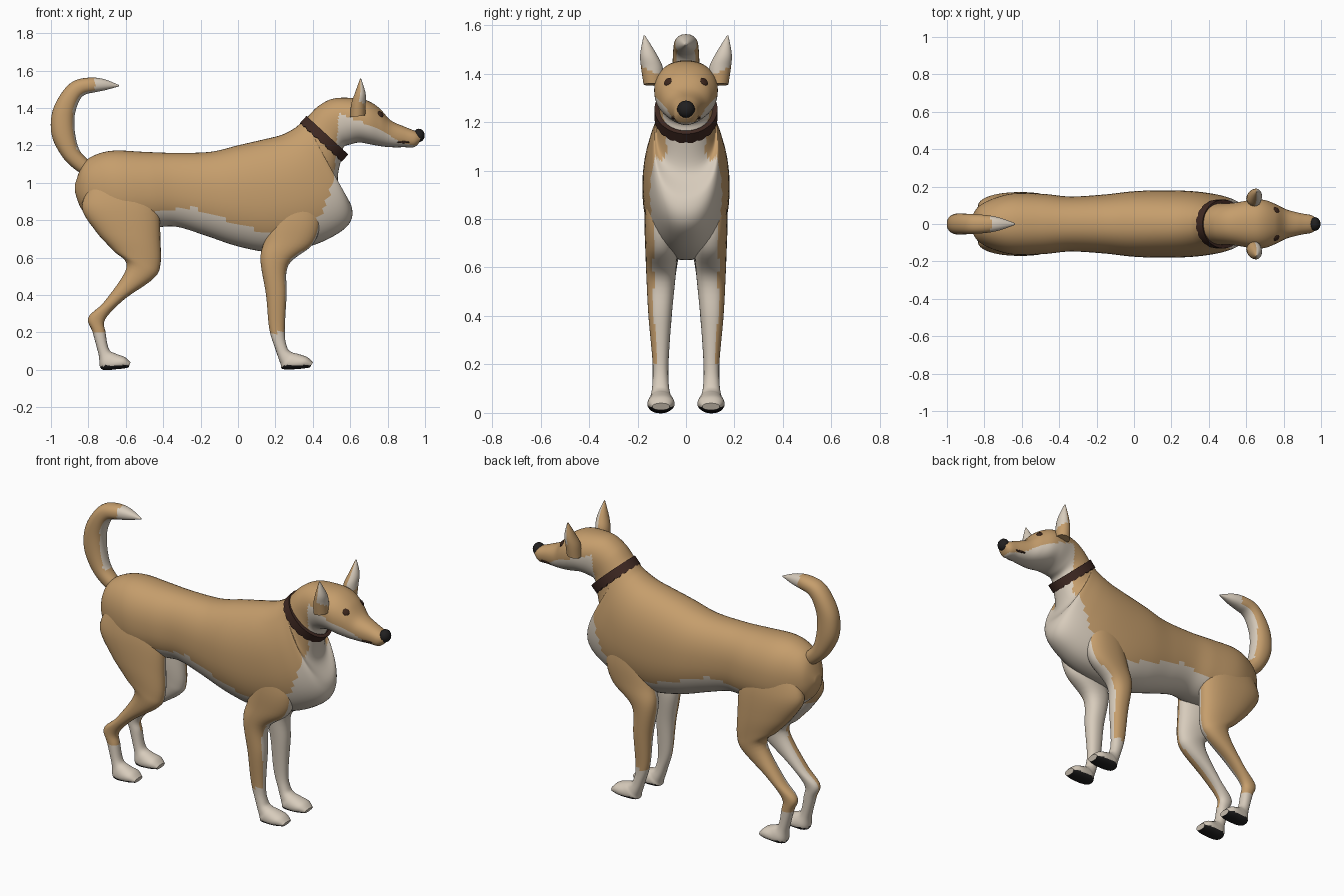
import bpy, bmesh, math
from mathutils import Vector, Matrix
from mathutils.bvhtree import BVHTree

if "Cube" in bpy.data.objects:
    bpy.data.objects.remove(bpy.data.objects["Cube"])


def mat(name, rgb):
    m = bpy.data.materials.new(name)
    m.diffuse_color = (*rgb, 1)
    m.use_nodes = True
    m.node_tree.nodes["Principled BSDF"].inputs["Base Color"].default_value = m.diffuse_color
    return m


TAN = mat("tan fur", (0.56, 0.34, 0.15))
CREAM = mat("cream fur", (0.68, 0.60, 0.50))
BLACK = mat("black skin", (0.015, 0.014, 0.014))
LEATHER = mat("brown leather", (0.05, 0.022, 0.016))
EYE = mat("dark brown eye", (0.045, 0.02, 0.012))


def finish(bm, name, mats, rule=None, angle=50):
    bmesh.ops.recalc_face_normals(bm, faces=bm.faces)
    bm.normal_update()
    if rule:
        for f in bm.faces:
            f.material_index = rule(f.calc_center_median(), f.normal)
    me = bpy.data.meshes.new(name)
    bm.to_mesh(me)
    bm.free()
    for m in mats:
        me.materials.append(m)
    ob = bpy.data.objects.new(name, me)
    bpy.context.collection.objects.link(ob)
    me.shade_smooth()
    me.set_sharp_from_angle(angle=math.radians(angle))
    return ob


def spline(rings, steps):
    """Resample a list of tuples with a Catmull-Rom spline."""
    out = []
    for i in range(len(rings) - 1):
        p0, p1 = rings[max(i - 1, 0)], rings[i]
        p2, p3 = rings[i + 1], rings[min(i + 2, len(rings) - 1)]
        for k in range(steps):
            t = k / steps
            out.append([b + 0.5 * t * (c - a + t * (2 * a - 5 * b + 4 * c - d + t * (3 * (b - c) + d - a)))
                        for a, b, c, d in zip(p0, p1, p2, p3)])
    return out + [list(rings[-1])]


def loft(name, rings, mats, rule, side=1, steps=6, segs=32, power=0.9):
    """Each ring: two opposite points (x, z, x, z), half width, y centre."""
    bm = bmesh.new()
    loops = []
    for ax, az, bx, bz, w, yc in spline(rings, steps):
        loop = []
        for k in range(segs):
            a = 2 * math.pi * k / segs
            c, s = [math.copysign(abs(v) ** power, v) for v in (math.cos(a), math.sin(a))]
            loop.append(bm.verts.new(((ax + bx + c * (ax - bx)) / 2, side * (yc + s * w),
                                      (az + bz + c * (az - bz)) / 2)))
        loops.append(loop)
    for p, q in zip(loops, loops[1:]):
        for k in range(segs):
            j = (k + 1) % segs
            bm.faces.new((p[k], p[j], q[j], q[k]))
    bm.faces.new(loops[0])
    bm.faces.new(loops[-1])
    return finish(bm, name, mats, rule)


def interp(pts, x):
    for (x0, z0), (x1, z1) in zip(pts, pts[1:]):
        if x <= x1:
            return z0 + (z1 - z0) * (max(x, x0) - x0) / (x1 - x0)
    return pts[-1][1]


# Body, neck and head in one skin, from rump to muzzle
BODY = [(-.872, .99, -.872, .95, .03), (-.83, 1.10, -.83, .85, .095), (-.76, 1.15, -.72, .77, .14),
        (-.66, 1.172, -.60, .75, .165), (-.50, 1.165, -.45, .76, .16), (-.35, 1.16, -.33, .765, .147),
        (-.15, 1.165, -.18, .72, .157), (0, 1.20, 0, .66, .175), (.13, 1.23, .18, .63, .18),
        (.23, 1.255, .38, .66, .176), (.30, 1.29, .52, .72, .162), (.335, 1.32, .60, .79, .145),
        (.35, 1.335, .605, .88, .133), (.36, 1.342, .535, 1.0, .12), (.375, 1.355, .555, 1.14, .112),
        (.43, 1.41, .565, 1.19, .11), (.51, 1.45, .60, 1.205, .116), (.62, 1.453, .65, 1.215, .13),
        (.69, 1.44, .71, 1.205, .128), (.755, 1.40, .765, 1.195, .105), (.815, 1.335, .82, 1.19, .077),
        (.89, 1.30, .89, 1.19, .058), (.95, 1.275, .94, 1.19, .048), (.98, 1.255, .97, 1.215, .03)]
EDGE = [(-.45, .85), (-.25, .87), (-.1, .82), (0, .77), (.18, .73), (.35, .74), (.45, .84), (.49, .95),
        (.52, 1.1), (.54, 1.37), (.6, 1.35), (.7, 1.31), (.8, 1.26), (.86, 1.22), (.93, 1.20), (1, 1.19)]


def body_rule(c, n):
    if c.x < -.45:
        return int(c.z < .85 and abs(c.y) < .09)
    return int(c.z < interp(EDGE, c.x))


body = loft("body", [r + (0,) for r in BODY], [TAN, CREAM], body_rule, steps=8, segs=56)
skin = BVHTree.FromPolygons([v.co for v in body.data.vertices],
                            [p.vertices[:] for p in body.data.polygons])

# Tail curling up and forward
TAIL = [(-.80, 1.03, -.76, 1.09, .035, 0), (-.87, 1.07, -.805, 1.125, .045, 0),
        (-.94, 1.14, -.85, 1.18, .052, 0), (-.995, 1.25, -.872, 1.27, .056, 0),
        (-.995, 1.37, -.873, 1.36, .056, 0), (-.95, 1.47, -.85, 1.435, .055, 0),
        (-.885, 1.54, -.82, 1.47, .052, 0), (-.80, 1.562, -.77, 1.483, .047, 0),
        (-.72, 1.555, -.71, 1.495, .033, 0), (-.635, 1.522, -.635, 1.516, .004, 0)]


def tail_rule(c, n):
    inward = n.dot((Vector((-.72, 0, 1.33)) - c).normalized())
    return int(c.x > -.765 and c.z > 1.4 or inward > .6 and c.z > 1.17)


loft("tail", TAIL, [TAN, CREAM], tail_rule)

# Legs and ears, mirrored left and right
FRONT_LEG = [(.22, .98, .42, .92, .05, .105), (.18, .82, .44, .79, .065, .105),
             (.145, .70, .40, .67, .066, .102), (.12, .59, .27, .56, .061, .103),
             (.15, .40, .26, .40, .048, .107), (.167, .22, .25, .20, .033, .105),
             (.20, .11, .263, .12, .034, .105), (.228, .03, .285, .095, .043, .104),
             (.24, .004, .32, .085, .052, .103), (.32, .004, .37, .068, .055, .103),
             (.385, .012, .40, .04, .036, .103)]
HIND_LEG = [(-.78, 1.0, -.48, 1.02, .045, .095), (-.835, .87, -.425, .87, .075, .092),
            (-.76, .74, -.415, .70, .075, .095), (-.67, .64, -.415, .56, .062, .10),
            (-.595, .55, -.455, .485, .054, .103), (-.71, .37, -.61, .375, .043, .104),
            (-.80, .28, -.71, .27, .034, .105), (-.777, .20, -.708, .20, .033, .105),
            (-.745, .08, -.69, .11, .035, .105), (-.73, .004, -.65, .085, .049, .105),
            (-.64, .004, -.605, .068, .054, .105), (-.585, .012, -.575, .04, .036, .105)]
EAR = [(.60, 1.35, .68, 1.36, .04, .135), (.605, 1.42, .683, 1.425, .045, .14),
       (.625, 1.48, .682, 1.48, .034, .155), (.653, 1.557, .658, 1.557, .003, .172)]


def leg_rule(side, hind):
    def rule(c, n):
        out = n.y * side
        if c.z < .025 and n.z < -.3:
            return 2
        if c.z < .2:
            return 1
        if hind:
            return int(out < -.1 and c.z < .78)
        return int(out < (.5 if n.x > .2 else 0) and c.z < .85)
    return rule


for side, label in ((-1, "right"), (1, "left")):
    for part, rings, hind in (("front_leg", FRONT_LEG, False), ("hind_leg", HIND_LEG, True)):
        loft(f"{label}_{part}", rings, [TAN, CREAM, BLACK], leg_rule(side, hind), side)
    loft(f"{label}_ear", EAR, [TAN, CREAM],
         lambda c, n: int(n.x > -.1 and c.z + .5 * (.14 - abs(c.y)) > 1.41), side, segs=24, power=1)

    # Eye discs and mouth lines laid on the head surface
    for part, start, ray, size in (("eye", (2, side * .075, 1.367), (-1, 0, 0), (.019, .019)),
                                   ("mouth", (.885, side, 1.217), (0, -side, 0), (.035, .006))):
        hit, normal = skin.ray_cast(Vector(start), Vector(ray))[:2]
        if hit is None:
            continue
        if normal.dot(Vector(ray)) > 0:
            normal = -normal
        across = Vector((0, 0, 1)).cross(normal).normalized()
        frame = Matrix((across, normal.cross(across), normal)).transposed().to_4x4()
        bm = bmesh.new()
        bmesh.ops.create_uvsphere(bm, u_segments=12, v_segments=6, radius=1)
        bmesh.ops.transform(bm, verts=bm.verts, matrix=Matrix.Translation(hit) @ frame
                            @ Matrix.Diagonal((*size, .006, 1)))
        finish(bm, f"{label}_{part}", [EYE])

# Nose
bm = bmesh.new()
bmesh.ops.create_uvsphere(bm, u_segments=12, v_segments=8, radius=1)
bmesh.ops.transform(bm, verts=bm.verts, matrix=Matrix.Translation((.967, 0, 1.253))
                    @ Matrix.Diagonal((.031, .037, .036, 1)))
finish(bm, "nose", [BLACK])

# Collar: tilted leather band with a scalloped lower rim
centre, down = Vector((.463, 0, 1.238)), Vector((.735, 0, -.678))
axis = Vector((.678, 0, .735))
bm = bmesh.new()
loops = []
for k in range(72):
    a = 2 * math.pi * k / 72
    drop = .024 + .008 * abs(math.sin(9 * a))
    loop = []
    for grow, shift in ((-.012, -drop), (.008, -drop), (.008, .022), (-.012, .022)):
        loop.append(bm.verts.new(centre + down * math.cos(a) * (.144 + grow)
                                 + Vector((0, math.sin(a) * (.122 + grow), 0)) + axis * shift))
    loops.append(loop)
for k, p in enumerate(loops):
    q = loops[(k + 1) % 72]
    for i in range(4):
        j = (i + 1) % 4
        bm.faces.new((p[i], p[j], q[j], q[i]))
finish(bm, "collar", [LEATHER], angle=35)
